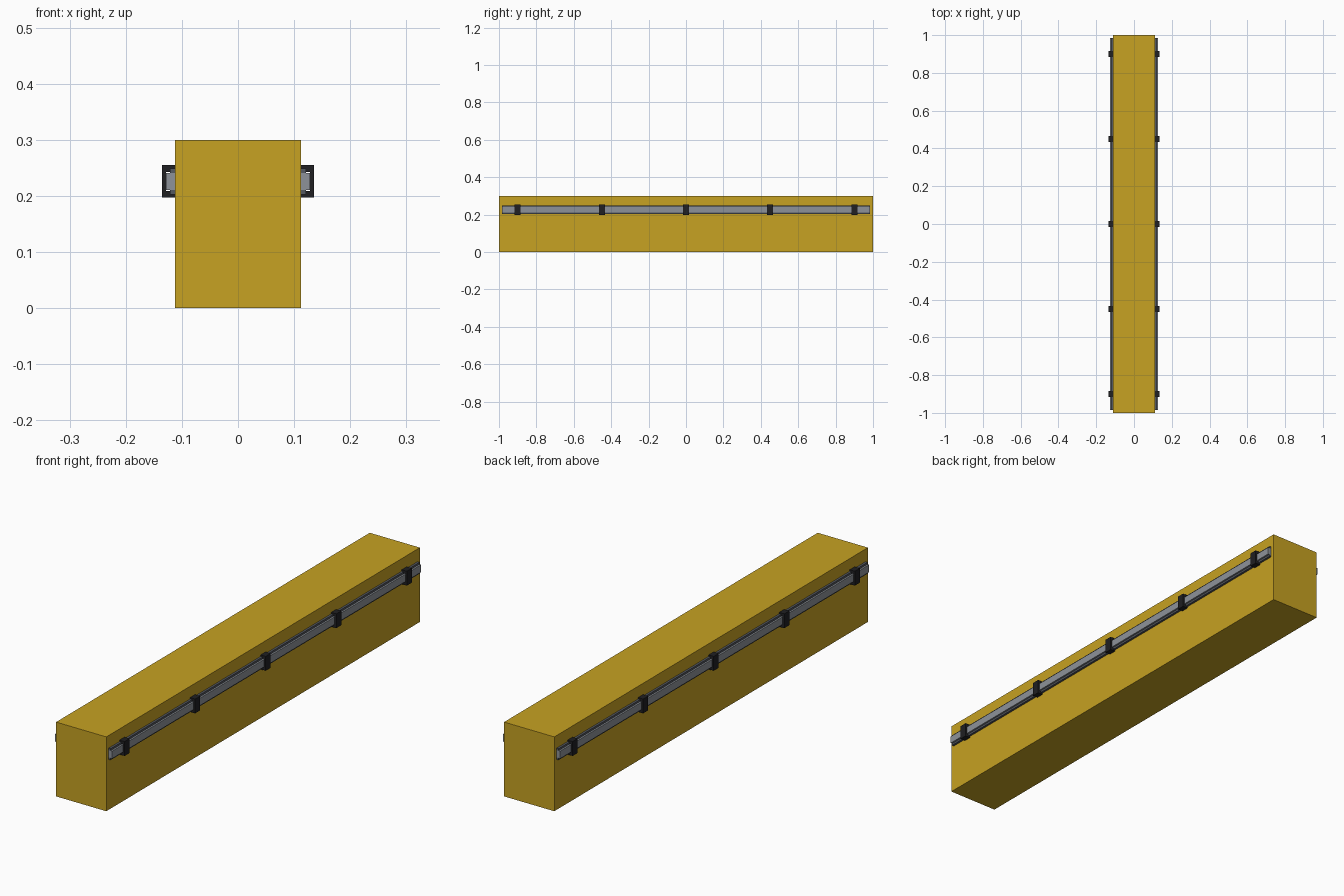
import bpy

if "Cube" in bpy.data.objects:
    bpy.data.objects.remove(bpy.data.objects["Cube"])

def mat(name, c):
    m = bpy.data.materials.new(name)
    m.diffuse_color = (*c, 1)
    m.use_nodes = True
    m.node_tree.nodes["Principled BSDF"].inputs["Base Color"].default_value = m.diffuse_color
    return m

YELLOW = mat("yellow", (0.57, 0.36, 0.016))
CORE = mat("warm grey", (0.52, 0.49, 0.44))
STEEL = mat("light steel", (0.27, 0.29, 0.32))
DARK = mat("dark steel", (0.09, 0.10, 0.12))
BLACK = mat("black", (0.014, 0.014, 0.016))

def solid(name, pts, y0, y1, m):
    """Extrude an x-z profile along y."""
    n = len(pts)
    verts = [(x, y, z) for y in (y0, y1) for x, z in pts]
    faces = [list(range(n)), list(range(2 * n - 1, n - 1, -1))]
    faces += [[i, i + n, (i + 1) % n + n, (i + 1) % n] for i in range(n)]
    me = bpy.data.meshes.new(name)
    me.from_pydata(verts, [], faces)
    area = sum(pts[i][0] * pts[(i + 1) % n][1] - pts[(i + 1) % n][0] * pts[i][1] for i in range(n))
    if area < 0:
        me.flip_normals()
    me.materials.append(m)
    ob = bpy.data.objects.new(name, me)
    bpy.context.collection.objects.link(ob)
    return ob

def box(name, x0, x1, y0, y1, z0, z1, m):
    return solid(name, [(x0, z0), (x1, z0), (x1, z1), (x0, z1)], y0, y1, m)

# beam body, with a grey core just under its skin
W = 0.112
box("beam_body", -W, W, -1, 1, 0, 0.3, YELLOW)
box("beam_core", -W + .0005, W - .0005, -.998, .998, .0005, .298, CORE)

for s, side in ((-1, "left"), (1, "right")):
    # rail: light web with dark flanges above and below
    box(side + "_rail_web", *sorted((s * W, s * .128)), -.985, .985, .211, .241, STEEL)
    for z, n in ((.203, "lower"), (.241, "upper")):
        box(f"{side}_rail_{n}_flange", *sorted((s * W, s * .121)), -.985, .985, z, z + .008, DARK)
    # clips wrapping the rail
    clip = [(W, .197), (.135, .197), (.135, .255), (W, .255),
            (W, .243), (.128, .243), (.128, .209), (W, .209)]
    for i in range(5):
        y = -0.9 + 0.45 * i
        solid(f"{side}_clip_{i + 1}", [(s * x, z) for x, z in clip], y - .016, y + .016, BLACK)
